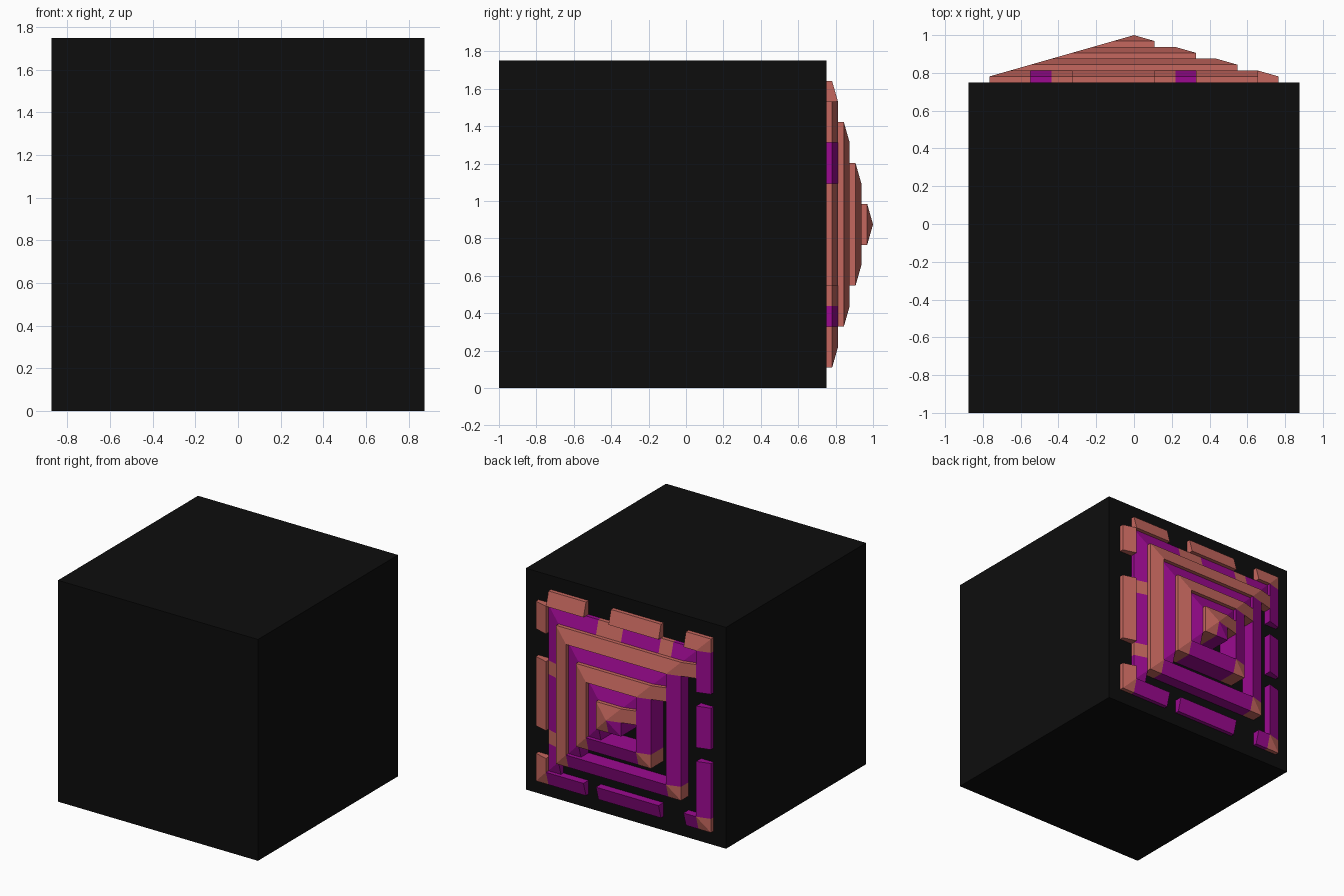
import bpy, bmesh

if "Cube" in bpy.data.objects:
    bpy.data.objects.remove(bpy.data.objects["Cube"], do_unlink=True)

N = 16                  # tiles along each side of the back face
TILE = 1.75 / N
STEP = 1 / 32           # rise of the stepped pyramid per tile
BACK = 0.75


def material(name, colour):
    m = bpy.data.materials.new(name)
    m.use_nodes = True
    m.diffuse_color = (*colour, 1)
    bsdf = next(n for n in m.node_tree.nodes if n.type == 'BSDF_PRINCIPLED')
    bsdf.inputs["Base Color"].default_value = (*colour, 1)
    bsdf.inputs["Roughness"].default_value = 0.8
    return m


black = material("black", (0.004, 0.004, 0.004))
salmon = material("salmon", (0.56, 0.135, 0.112))
magenta = material("magenta", (0.33, 0.003, 0.28))

# Solid block
bpy.ops.mesh.primitive_cube_add(size=1.75, location=(0, BACK - 0.875, 0.875))
block = bpy.context.object
block.name = "block"
block.data.materials.append(black)

# Tiles: (column, row) -> (colour slot, drop below the pyramid slope)
SALMON, MAGENTA = 0, 1
tiles = {}


def row(v, start, end, colour, drop=0):
    for u in range(start, end):
        tiles[u, v] = (colour, drop)


def column(u, start, end, colour, drop=0):
    for v in range(start, end):
        tiles[u, v] = (colour, drop)


# Lower inner edging of the dashed border
for line in (row, column):
    line(2, 2, 14, SALMON, 1)
    for start, end in ((2, 6), (8 if line is row else 7, 11), (12, 14)):
        line(2, start, end, MAGENTA, 1)

# Dashed outer border
for start, end in ((2, 5), (7, 11), (13, 15)):
    row(1, start, end, SALMON)
for start, end in ((2, 5), (6, 9), (10, 15)):
    column(14, start, end, MAGENTA)
for start, end in ((2, 5), (6, 11), (13, 14)):
    row(14, start, end, MAGENTA)
for start, end in ((2, 4), (6, 11), (13, 15)):
    column(1, start, end, SALMON)
tiles[14, 14] = (SALMON, 0)

# Nested frames with a tab at the top corner and a lower shadow edge inside
for a in (3, 5, 7):
    b = N - 1 - a
    if b - a > 1:
        row(a + 1, a + 1, b, MAGENTA, 1)
        column(a + 1, a + 1, b, MAGENTA, 1)
    row(b, a, b + 1, MAGENTA)
    column(b, a, b + 1, MAGENTA)
    row(a, a, b + 2, SALMON)
    column(a, a, b + 1, SALMON)
    if b - a > 1:
        tiles[b, b] = (SALMON, 0)


def point(u, v, h):
    return ((N / 2 - u) * TILE, BACK + h * STEP, (N - v) * TILE)


# Relief built from sloped tiles, with walls only where tiles do not join
bm = bmesh.new()


def face(points, slot):
    f = bm.faces.new([bm.verts.new(p) for p in points])
    f.material_index = slot


for (u, v), (slot, drop) in tiles.items():
    corners = [(u, v), (u, v + 1), (u + 1, v + 1), (u + 1, v)]
    beside = [(u - 1, v), (u, v + 1), (u + 1, v), (u, v - 1)]
    top = [point(x, y, min(x, y, N - x, N - y) - drop) for x, y in corners]
    base = [point(x, y, 0) for x, y in corners]
    if u == v:
        halves = ((0, 1, 2), (0, 2, 3))
    else:
        halves = ((0, 1, 3), (1, 2, 3))
    if abs(u - v) == 0 or u + v == N - 1:      # folded hip tile
        for tri in halves:
            face([top[i] for i in tri], slot)
    else:
        face(top, slot)
    for i, near in enumerate(beside):
        j = (i + 1) % 4
        if near not in tiles or tiles[near][1] != drop:
            face([base[i], base[j], top[j], top[i]], slot)

bmesh.ops.remove_doubles(bm, verts=bm.verts[:], dist=0.0001)
mesh = bpy.data.meshes.new("back_relief")
bm.to_mesh(mesh)
bm.free()
mesh.materials.append(salmon)
mesh.materials.append(magenta)
relief = bpy.data.objects.new("back_relief", mesh)
bpy.context.collection.objects.link(relief)
